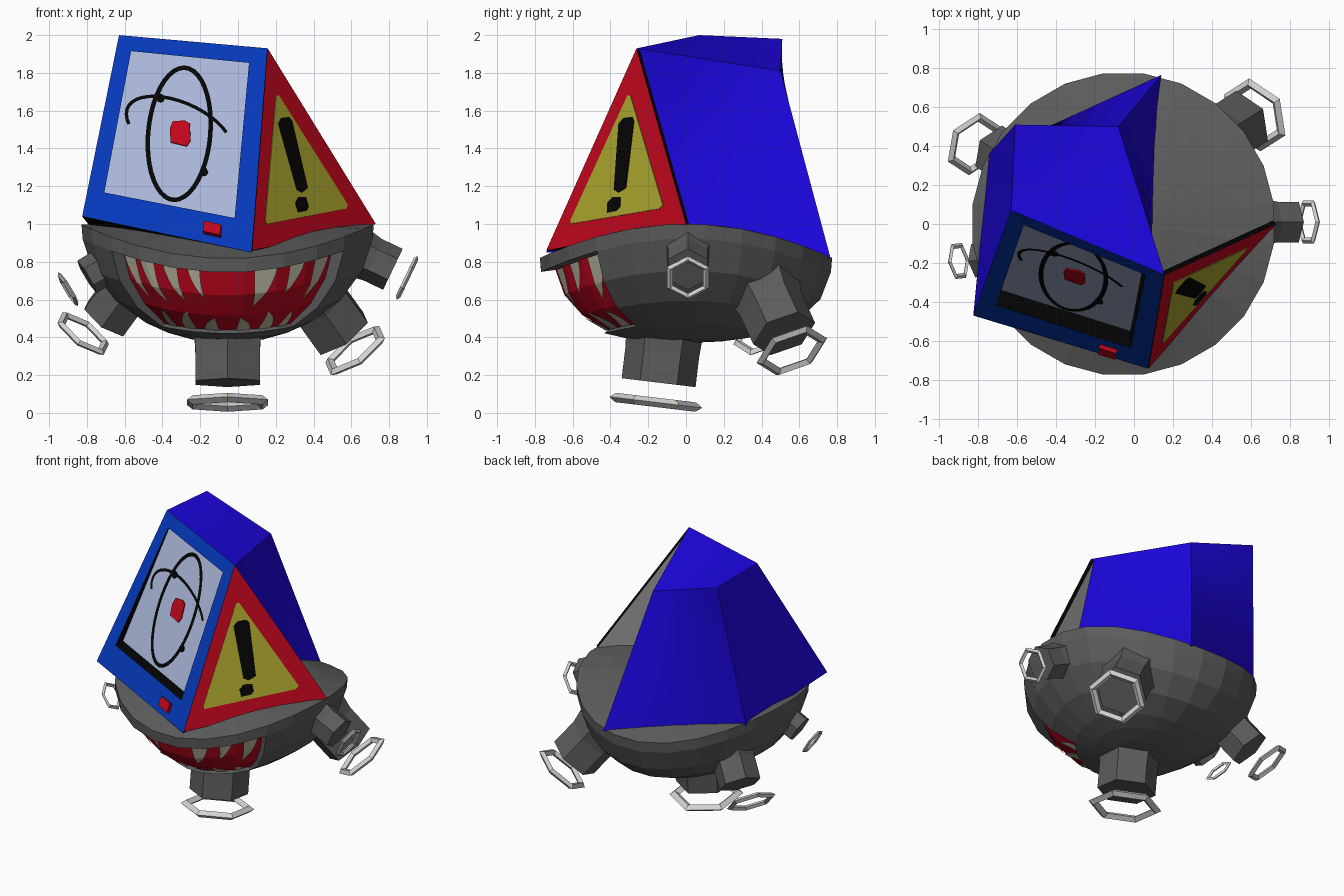
import bpy, bmesh, math
from mathutils import Vector as V

if "Cube" in bpy.data.objects:
    bpy.data.objects.remove(bpy.data.objects["Cube"])


def mat(name, r, g, b):
    m = bpy.data.materials.new(name)
    m.diffuse_color = [((c / 255 + .055) / 1.055) ** 2.4 if c > 10 else c / 255 / 12.92 for c in (r, g, b)] + [1]
    m.use_nodes = True
    m.node_tree.nodes["Principled BSDF"].inputs["Base Color"].default_value = m.diffuse_color
    return m


GREY = mat("dark grey", 92, 92, 92)
LIGHT = mat("light grey", 212, 212, 212)
CASE = mat("case blue", 28, 6, 225)
FRAME = mat("frame blue", 5, 56, 185)
BLACK = mat("black", 4, 4, 4)
SCREEN = mat("pale screen", 168, 180, 214)
RED = mat("red", 188, 6, 28)
YELLOW = mat("yellow", 168, 163, 45)
CREAM = mat("tooth cream", 190, 188, 165)


def make(name, verts, faces, mats, idx=None):
    me = bpy.data.meshes.new(name)
    me.from_pydata([tuple(v) for v in verts], [], faces)
    for m in mats:
        me.materials.append(m)
    if idx:
        for p, i in zip(me.polygons, idx):
            p.material_index = i
    bm = bmesh.new()
    bm.from_mesh(me)
    bmesh.ops.recalc_face_normals(bm, faces=bm.faces)
    bm.to_mesh(me)
    bm.free()
    ob = bpy.data.objects.new(name, me)
    bpy.context.collection.objects.link(ob)
    return ob


# ---- bowl body: hemisphere bent so the rim drops at front and back ----
CX, R, DEPTH, MID = -.055, .78, .63, V((-.055, 0, .85))
RINGS = [14, 24, 34, 50, 67, 83, 90]
SINK = {34: .96, 50: .925, 67: .905, 83: .9}  # mouth depth at each level
N = 24


def bowl(phi, a, s=1):
    """Point on the bowl: phi degrees from the front, a degrees from the bottom."""
    p, a = math.radians(phi), math.radians(a)
    y = -R * math.sin(a) * math.cos(p)
    pt = V((CX + R * math.sin(a) * math.sin(p), y, 1 - .3 * y * y - DEPTH * math.cos(a)))
    return MID + (pt - MID) * s


def facet(phi, a, ds):
    """Point on the flat facets of the sunken mouth, raised by ds."""
    p0 = math.floor((phi - 7.5) / 15) * 15 + 7.5
    i = max(k for k in range(2, 5) if RINGS[k] <= a)
    a0, a1 = RINGS[i], RINGS[i + 1]
    s0, s1 = SINK[a0] + ds, SINK[a1] + ds
    u, v = (phi - p0) / 15, (a - a0) / (a1 - a0)
    return bowl(p0, a0, s0).lerp(bowl(p0 + 15, a0, s0), u).lerp(bowl(p0, a1, s1).lerp(bowl(p0 + 15, a1, s1), u), v)


verts = [bowl(7.5 + 15 * k, a) for a in RINGS for k in range(N)]
for f in (.75, .5, .25):  # lid rings
    for k in range(N):
        p = bowl(7.5 + 15 * k, 90)
        x, y = CX + (p.x - CX) * f, p.y * f
        verts.append(V((x, y, 1 - .3 * y * y)))
rows = len(RINGS) + 3
is_mouth = lambda r, k: 2 <= r <= 4 and (k <= 2 or k >= 20)
faces = [(r * N + k, r * N + (k + 1) % N, (r + 1) * N + (k + 1) % N, (r + 1) * N + k)
         for r in range(rows - 1) for k in range(N) if not is_mouth(r, k)]
verts += [V((CX, 0, 1 - DEPTH)), V((CX, 0, 1))]
top = (rows - 1) * N
faces += [(rows * N, (k + 1) % N, k) for k in range(N)]
faces += [(rows * N + 1, top + k, top + (k + 1) % N) for k in range(N)]
make("bowl_body", verts, faces, [GREY])

# mouth: seven sunken columns, plus the lip wall around the opening
cols = [-52.5 + 15 * k for k in range(8)]
lev = RINGS[2:6]
make("mouth", [bowl(c, a, SINK[a]) for a in lev for c in cols],
     [(r * 8 + k, r * 8 + k + 1, r * 8 + k + 9, r * 8 + k + 8) for r in range(3) for k in range(7)], [RED])
edge = [(c, lev[0]) for c in cols] + [(cols[7], a) for a in lev[1:]] \
    + [(c, lev[3]) for c in cols[-2::-1]] + [(cols[0], a) for a in lev[2:0:-1]]
n = len(edge)
make("mouth_lip", [bowl(c, a) for c, a in edge] + [bowl(c, a, SINK[a]) for c, a in edge],
     [(i, (i + 1) % n, n + (i + 1) % n, n + i) for i in range(n)], [GREY])


# teeth: curved spikes (centre angle, half width, base level, tip level, lean)
def tooth(name, phi, w, a0, a1, lean):
    vs, fs, n = [], [], 5
    for i in range(n + 1):
        t = i / n
        c, h, a = phi + lean * t * t, w * (1 - t ** 1.6) + .15, a0 + (a1 - a0) * t
        vs += [facet(c + d, a, .012) for d in (-h, 0, h)]
        if i:
            b = 3 * i
            fs += [(b - 3, b - 2, b + 1, b), (b - 2, b - 1, b + 2, b + 1)]
    make(name, vs, fs, [CREAM])


for i, (phi, w, a1, lean) in enumerate([(-48, 3.4, 55, 5), (-38, 3.8, 56, 6), (-26, 3.4, 60, 5), (-15, 2.6, 64, 4),
                                        (17, 5, 57, -4), (32, 3.6, 64, -4), (46, 4.2, 56, -4)]):
    tooth(f"upper_tooth_{i}", phi, w, 82.5, a1, lean)
for i, (phi, w, a1, lean) in enumerate([(-42, 4, 50, 4), (-27, 5, 52, 5), (-11, 5, 48, 4),
                                        (11, 5, 48, -4), (27, 5, 52, -5), (42, 4, 49, -4)]):
    tooth(f"lower_tooth_{i}", phi, w, 34.5, a1, lean)


# ---- thrusters: flared hexagonal stubs with floating rings ----
def lathe_hex(name, centre, axis, profile, m, closed):
    """Six-sided sweep of (radius, distance along axis) points."""
    n = V(axis).normalized()
    u = (V((0, 0, 1)) - n * n.z).normalized()
    w = n.cross(u)
    k = len(profile)
    vs = [V(centre) + n * d + (u * math.cos(j * math.pi / 3) + w * math.sin(j * math.pi / 3)) * r
          for j in range(6) for r, d in profile]
    fs = [(j * k + i, j * k + (i + 1) % k, (j + 1) % 6 * k + (i + 1) % k, (j + 1) % 6 * k + i)
          for j in range(6) for i in range(k if closed else k - 1)]
    if not closed:
        fs += [tuple(j * k for j in range(6)), tuple(j * k + k - 1 for j in range(6))]
    make(name, vs, fs, [m])


# name, stub end, stub radius, stub length, flare, ring centre, ring radius, axis
for name, end, r, ln, fl, rc, rr, ax in [
        ("bottom", (-.055, -.145, .16), .197, .32, 1.05, (-.055, -.16, .056), .248, (0, -.12, -1)),
        ("right", (.82, .01, .76), .12, .24, 1.2, (.895, .01, .715), .128, (.9, 0, -.43)),
        ("back_right", (.55, .52, .42), .175, .4, 1.25, (.62, .56, .33), .2, (.55, .35, -.76)),
        ("back_left", (-.7, .37, .5), .145, .34, 1.3, (-.82, .41, .42), .172, (-.55, .36, -.75)),
        ("left", (-.8, -.185, .72), .1, .24, 1.3, (-.9, -.19, .655), .104, (-.83, -.1, -.5))]:
    lathe_hex(name + "_thruster", end, ax, [(r * fl, -ln), (r, -ln * .5), (r, 0)], GREY, False)
    h = rr * .1
    lathe_hex(name + "_ring", rc, ax, [(rr, 0), (rr * .86, h), (rr * .72, 0), (rr * .86, -h)], LIGHT, True)

# ---- monitor ----
TL, TR = V((-.63, .07, 2.0)), V((.157, -.26, 1.93))
BR, BL = V((.07, -.74, .85)), V((-.825, -.47, 1.04))
BTL, BTR = V((-.61, .51, 1.98)), V((-.08, .50, 1.81))
BBR, BBL = V((.14, .765, .82)), V((-.745, .36, .94))


# plane that takes x, z positions, used for the flat details
def plane(a, b, c):
    n = (b - a).cross(c - a).normalized()
    if n.y > 0:
        n = -n

    def at(x, z, off=0.0):
        return V((x, a.y - (n.x * (x - a.x) + n.z * (z - a.z)) / n.y, z)) + n * off
    return at


# front frame, recess walls and screen; the screen stands more upright than the frame
corners = [(.1, .15), (.885, .15), (.885, .92), (.1, .92)]
hole = [BL.lerp(BR, u).lerp(TL.lerp(TR, u), v) for u, v in corners]
glass = [p + V((0, .085 if v < .5 else .015, 0)) for p, (u, v) in zip(hole, corners)]
scr = plane(glass[0], glass[1], glass[3])
glass[2] = scr(glass[2].x, glass[2].z)
fs, ix = [], []
for i in range(4):
    j = (i + 1) % 4
    fs += [(i, j, 4 + j, 4 + i), (4 + i, 4 + j, 8 + j, 8 + i)]
    ix += [0, 1]
make("monitor_front", [BL, BR, TR, TL] + hole + glass, fs + [(8, 9, 10, 11)],
     [FRAME, BLACK, SCREEN], ix + [2])

# case walls are twisted panels, each smooth on its own
for name, a, b, c, d, m in [("case_top", TL, TR, BTR, BTL, CASE), ("case_right", BR, BBR, BTR, TR, CASE),
                            ("case_left", BBL, BL, TL, BTL, CASE), ("case_back", BBR, BBL, BTL, BTR, CASE),
                            ("case_floor", BL, BBL, BBR, BR, BLACK)]:
    g = 6
    ob = make(name, [a.lerp(b, i / g).lerp(d.lerp(c, i / g), j / g) for j in range(g + 1) for i in range(g + 1)],
              [(j * 7 + i, j * 7 + i + 1, j * 7 + i + 8, j * 7 + i + 7) for j in range(g) for i in range(g)], [m])
    mid = (a + b + c + d) / 4
    if ob.data.polygons[0].normal.dot(mid - V((-.25, .05, 1.4))) < 0:
        ob.data.flip_normals()
    ob.data.shade_smooth()


def plate(name, at, pts, m, off=.005):
    n = len(pts)
    vs = [at(x, z, -.002) for x, z in pts] + [at(x, z, off) for x, z in pts]
    fs = [tuple(range(n)), tuple(range(n, 2 * n))]
    fs += [(i, (i + 1) % n, n + (i + 1) % n, n + i) for i in range(n)]
    make(name, vs, fs, [m])


def ribbon(name, at, path, w, m):
    vs, fs = [], []
    for i, (x, z) in enumerate(path):
        a, b = path[max(i - 1, 0)], path[min(i + 1, len(path) - 1)]
        t = V((b[0] - a[0], b[1] - a[1])).normalized() * w / 2
        vs += [at(x - t.y, z + t.x, .006), at(x + t.y, z - t.x, .006)]
        if i:
            fs.append((2 * i - 2, 2 * i - 1, 2 * i + 1, 2 * i))
    ob = make(name, vs, fs, [m])
    if ob.data.polygons[0].normal.y > 0:
        ob.data.flip_normals()


def blob(x, z, r):
    return [(x + r * math.cos(k * math.pi / 4), z + r * math.sin(k * math.pi / 4)) for k in range(8)]


circ = [math.tau * k / 40 for k in range(40)]
circ += circ[:2]
ribbon("tall_orbit", scr, [(-.31 + .165 * math.cos(t) + .025 * math.sin(t), 1.475 + .35 * math.sin(t))
                           for t in circ], .024, BLACK)
ribbon("wide_orbit", scr, [(-.31 + .28 * math.cos(t), 1.49 - .09 * math.cos(t) + .16 * math.sin(t))
                           for t in circ[3:23]], .018, BLACK)
plate("electron_upper", scr, blob(-.41, 1.665, .022), BLACK, .008)
plate("electron_lower", scr, blob(-.18, 1.275, .022), BLACK, .008)
plate("nucleus", scr, [(-.355, 1.43), (-.27, 1.41), (-.25, 1.44), (-.255, 1.53), (-.28, 1.545),
                       (-.345, 1.54), (-.36, 1.5)], RED, .008)
plate("power_button", plane(BL, BR, TL), [(-.18, .945), (-.09, .925), (-.085, .98), (-.175, 1.0)], RED, .035)

# ---- warning sign: thin slab with black edges ----
S = [V((.075, -.74, .86)), V((.73, 0, 1.0)), V((.157, -.262, 1.93))]
sn = (S[1] - S[0]).cross(S[2] - S[0]).normalized()
make("warning_sign", S + [p - sn * .025 for p in S],
     [(0, 1, 2), (5, 4, 3), (0, 3, 4, 1), (1, 4, 5, 2), (2, 5, 3, 0)],
     [RED, LIGHT, BLACK], [0, 1, 2, 2, 2])
sign = plane(*S)
plate("sign_panel", sign, [(.15, 1.0), (.57, 1.08), (.58, 1.1), (.215, 1.68), (.2, 1.68), (.143, 1.02)], YELLOW, .004)
plate("sign_bar", sign, [(.308, 1.18), (.335, 1.165), (.365, 1.19), (.282, 1.545), (.265, 1.565), (.225, 1.56),
                         (.21, 1.53)], BLACK, .008)
plate("sign_dot", sign, [(.315, 1.06), (.36, 1.07), (.37, 1.09), (.355, 1.14), (.315, 1.14), (.3, 1.11)], BLACK, .008)
